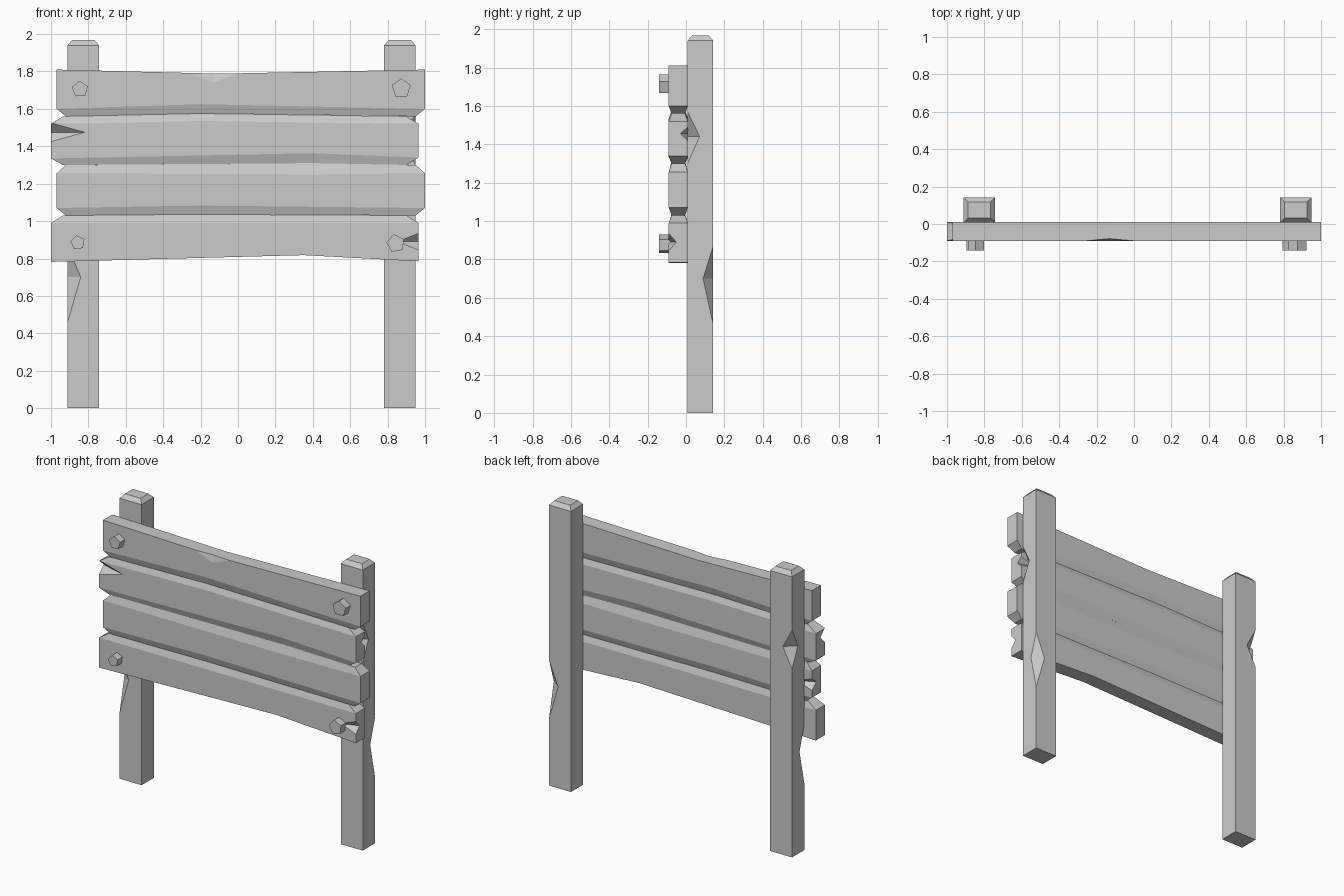
import bpy, bmesh
from math import pi, sin, cos

if "Cube" in bpy.data.objects:
    bpy.data.objects.remove(bpy.data.objects["Cube"])


def make(name, verts, faces):
    me = bpy.data.meshes.new(name)
    me.from_pydata(verts, [], faces)
    bm = bmesh.new()
    bm.from_mesh(me)
    bmesh.ops.recalc_face_normals(bm, faces=bm.faces)
    bm.to_mesh(me)
    bm.free()
    ob = bpy.data.objects.new(name, me)
    bpy.context.collection.objects.link(ob)
    return ob


def loft(name, rings):
    n = len(rings[0])
    verts = [v for r in rings for v in r]
    faces = [tuple(range(n)), tuple(range(len(verts) - n, len(verts)))]
    for k in range(len(rings) - 1):
        for i in range(n):
            j = (i + 1) % n
            faces.append((k * n + i, k * n + j, k * n + n + j, k * n + n + i))
    return make(name, verts, faces)


def chip(ob, c, dx, dy, down, up):
    """Cut an octahedral nick centred on an edge or corner."""
    x, y, z = c
    v = [(x - dx, y, z), (x, y - dy, z), (x + dx, y, z), (x, y + dy, z),
         (x, y, z - down), (x, y, z + up)]
    f = [(i, (i + 1) % 4, p) for i in range(4) for p in (4, 5)]
    cutter = make("chip_cutter", v, f)
    cutter.hide_render = True
    m = ob.modifiers.new("chip", 'BOOLEAN')
    m.operation, m.solver, m.object = 'DIFFERENCE', 'EXACT', cutter
    bpy.context.view_layer.objects.active = ob
    bpy.ops.object.modifier_apply(modifier=m.name)
    bpy.data.objects.remove(cutter)


# Posts: bevelled top, two chipped corners, left one turned half round
def post(name, x, rot):
    hx, hy = 0.084, 0.067
    rings = []
    for z, i in ((0, 0), (1.94, 0), (1.968, 0.024)):
        a, b = hx - i, hy - i
        rings.append([(-a, -b, z), (a, -b, z), (a, b, z), (-a, b, z)])
    ob = loft(name, rings)
    chip(ob, (hx, -hy, 1.44), 0.07, 0.063, 0.14, 0.13)
    chip(ob, (hx, hy, 0.70), 0.07, 0.053, 0.24, 0.17)
    ob.location = (x, 0.075, 0)
    ob.rotation_euler.z = rot
    return ob


post("right_post", 0.865, 0)
post("left_post", -0.827, pi)


# Planks: rows of (inset x, inset y, z left, x middle, z middle, z right)
def plank(name, x0, x1, rows):
    rings = []
    for ix, iy, zl, xm, zm, zr in rows:
        f, b = -0.09 + iy, 0.01 - iy
        xl, xr = x0 + ix, x1 - ix
        rings.append([(xl, f, zl), (xm, f, zm), (xr, f, zr),
                      (xr, b, zr), (xm, b, zm), (xl, b, zl)])
    # ring caps split into quads so bent edges stay flat-faced
    n = 6
    verts = [v for r in rings for v in r]
    last = len(verts) - n
    faces = [(o, o + 1, o + 4, o + 5) for o in (0, last)]
    faces += [(o + 1, o + 2, o + 3, o + 4) for o in (0, last)]
    for k in range(len(rings) - 1):
        for i in range(n):
            j = (i + 1) % n
            faces.append((k * n + i, k * n + j, k * n + n + j, k * n + n + i))
    return make(name, verts, faces)


I, D = 0.065, 0.015
p1 = plank("top_plank", -0.97, 1.0, [
    (0.05, D, 1.56, -0.2, 1.575, 1.56), (0, 0, 1.60, -0.2, 1.625, 1.60),
    (0, 0, 1.81, -0.1, 1.788, 1.81)])
p2 = plank("upper_plank", -1.0, 0.965, [
    (I, D, 1.30, 0.4, 1.31, 1.30), (0, 0, 1.335, 0.4, 1.363, 1.34),
    (0, 0, 1.52, -0.2, 1.535, 1.52), (I, D, 1.56, -0.2, 1.575, 1.56)])
p3 = plank("lower_plank", -0.97, 1.0, [
    (0.05, D, 1.03, -0.2, 1.036, 1.03), (0, 0, 1.07, -0.2, 1.083, 1.07),
    (0, 0, 1.255, 0.4, 1.25, 1.255), (0.05, D, 1.30, 0.4, 1.31, 1.30)])
p4 = plank("bottom_plank", -1.0, 0.965, [
    (0, 0, 0.782, 0.35, 0.818, 0.785), (0, 0, 0.99, -0.2, 0.99, 0.99),
    (I, D, 1.03, -0.2, 1.036, 1.03)])

# Nicks and end splits in the planks
chip(p1, (-0.13, -0.09, 1.79), 0.13, 0.012, 0.05, 0.05)
chip(p2, (-1.0, -0.09, 1.475), 0.18, 0.05, 0.05, 0.05)
chip(p2, (0.965, 0.01, 1.455), 0.11, 0.04, 0.035, 0.035)
chip(p3, (-0.97, 0.01, 1.16), 0.11, 0.05, 0.04, 0.04)
chip(p4, (0.965, -0.09, 0.89), 0.11, 0.04, 0.045, 0.045)

# Five-sided bolts
for name, x, z, r, t in (("top_left_bolt", -0.845, 1.705, 0.045, 0.05),
                         ("top_right_bolt", 0.873, 1.71, 0.053, 0.0),
                         ("bottom_left_bolt", -0.857, 0.885, 0.04, 0.15),
                         ("bottom_right_bolt", 0.843, 0.88, 0.05, 0.2)):
    loft(name, [[(x + r * cos(pi / 2 + t + i * 2 * pi / 5), y,
                  z + r * sin(pi / 2 + t + i * 2 * pi / 5)) for i in range(5)]
                for y in (-0.142, -0.08)])
